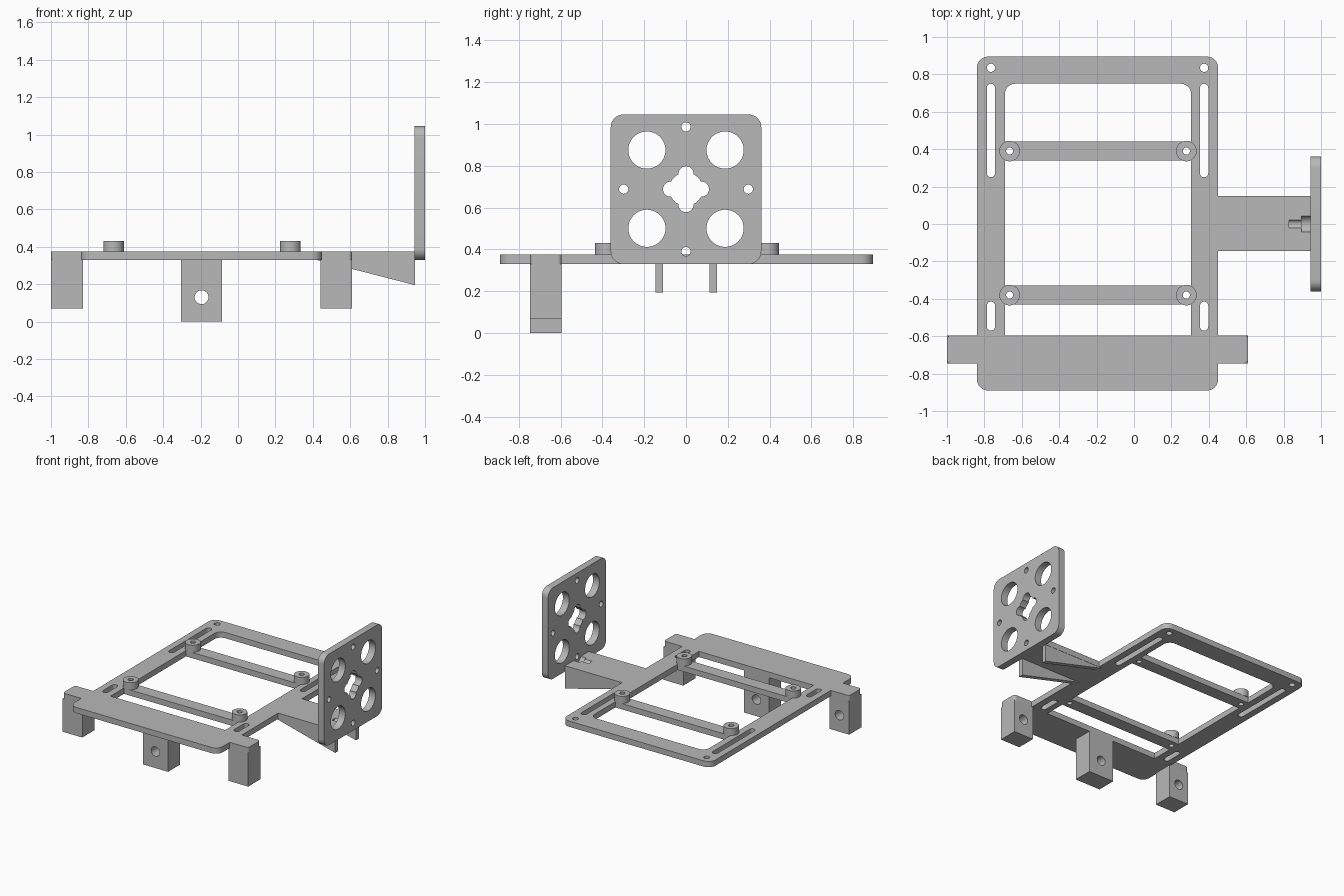
import bpy, bmesh, math

if "Cube" in bpy.data.objects:
    bpy.data.objects.remove(bpy.data.objects["Cube"], do_unlink=True)

grey = bpy.data.materials.new("light_grey_plastic")
grey.use_nodes = True
grey.diffuse_color = (0.48, 0.48, 0.48, 1)
grey.node_tree.nodes["Principled BSDF"].inputs["Base Color"].default_value = (0.48, 0.48, 0.48, 1)

BOTTOM, TOP = 0.33, 0.375      # deck thickness
FRONT, BACK = -0.745, -0.595   # depth of the legs


def rounded(u0, u1, v0, v1, radii=(0, 0, 0, 0)):
    """Rectangle outline; radii run from the low-low corner anticlockwise."""
    pts = []
    corners = [(u0, v0, 1, 1), (u1, v0, -1, 1), (u1, v1, -1, -1), (u0, v1, 1, -1)]
    for i, ((u, v, su, sv), r) in enumerate(zip(corners, radii)):
        if not r:
            pts.append((u, v))
            continue
        for k in range(9):
            a = math.pi + (i + k / 8) * math.pi / 2
            pts.append((u + su * r + r * math.cos(a), v + sv * r + r * math.sin(a)))
    return pts


def circle(u, v, r, n=40):
    return [(u + r * math.cos(math.tau * k / n), v + r * math.sin(math.tau * k / n))
            for k in range(n)]


def slot(u0, u1, v0, v1):
    r = min(u1 - u0, v1 - v0) / 2 - 0.0002
    return rounded(u0, u1, v0, v1, (r,) * 4)


def prism(name, outline, axis, low, high):
    """Extrude an outline along an axis."""
    place = {"x": lambda u, v, w: (w, u, v),
             "y": lambda u, v, w: (u, w, v),
             "z": lambda u, v, w: (u, v, w)}[axis]
    bm = bmesh.new()
    ends = [[bm.verts.new(place(u, v, w)) for u, v in outline] for w in (low, high)]
    for ring in ends:
        bm.faces.new(ring)
    n = len(outline)
    for i in range(n):
        j = (i + 1) % n
        bm.faces.new((ends[0][i], ends[0][j], ends[1][j], ends[1][i]))
    bmesh.ops.recalc_face_normals(bm, faces=bm.faces)
    mesh = bpy.data.meshes.new(name)
    bm.to_mesh(mesh)
    bm.free()
    obj = bpy.data.objects.new(name, mesh)
    bpy.context.collection.objects.link(obj)
    mesh.materials.append(grey)
    return obj


def cut(obj, outline, axis, low, high):
    """Subtract an extruded outline from an object."""
    cutter = prism("cutter", outline, axis, low, high)
    cutter.hide_render = True
    mod = obj.modifiers.new("cut", "BOOLEAN")
    mod.operation, mod.solver, mod.object = "DIFFERENCE", "EXACT", cutter
    bpy.context.view_layer.objects.active = obj
    bpy.ops.object.modifier_apply(modifier=mod.name)
    bpy.data.objects.remove(cutter, do_unlink=True)


parts = []

# Deck frame; the gaps between the openings form the two crossbars
deck = prism("deck_frame", rounded(-0.84, 0.45, -0.89, 0.895, (0.06,) * 4), "z", BOTTOM, TOP)
parts.append(deck)
for v0, v1, r in ((BACK, -0.43, 0), (-0.33, 0.34, 0), (0.44, 0.75, 0.055)):
    cut(deck, rounded(-0.69, 0.305, v0, v1, (0, 0, r, r)), "z", 0.2, 0.5)

# Corner holes and slots in both side rails
for x in (-0.765, 0.375):
    cut(deck, circle(x, 0.835, 0.022), "z", 0.2, 0.5)
    for v0, v1 in ((0.25, 0.75), (-0.57, -0.415)):
        cut(deck, slot(x - 0.022, x + 0.022, v0, v1), "z", 0.2, 0.5)

# Standoff rings at the crossbar ends
for x in (-0.665, 0.28):
    for y in (-0.38, 0.39):
        boss = prism("standoff", circle(x, y, 0.055), "z", TOP, 0.43)
        for obj in (boss, deck):
            cut(obj, circle(x, y, 0.019), "z", 0.2, 0.5)
        parts.append(boss)

# Side tabs and outer legs with blind holes from the back
tabs = (("right", -1.0, -0.84, -1.0, -0.83, (0.02, 0, 0, 0.02)),
        ("left", 0.45, 0.61, 0.44, 0.61, (0, 0.02, 0.02, 0)))
for side, t0, t1, l0, l1, radii in tabs:
    parts.append(prism(side + "_tab", rounded(t0, t1, FRONT, BACK, radii), "z", BOTTOM, TOP))
    leg = prism(side + "_leg", rounded(l0, l1, 0.07, BOTTOM), "y", FRONT, BACK)
    cut(leg, circle((l0 + l1) / 2, 0.2, 0.037), "y", FRONT + 0.04, BACK + 0.1)
    parts.append(leg)

# Middle leg with a through hole
leg = prism("middle_leg", rounded(-0.305, -0.085, 0, BOTTOM), "y", FRONT, BACK)
cut(leg, circle(-0.195, 0.13, 0.037), "y", FRONT - 0.1, BACK + 0.1)
parts.append(leg)

# Arm with a stepped screw recess, and two gussets under it
arm = prism("arm", rounded(0.45, 0.945, -0.145, 0.15), "z", BOTTOM, TOP)
cut(arm, circle(0, 0.385, 0.024), "x", 0.83, 1.1)
cut(arm, circle(0, 0.385, 0.045), "x", 0.895, 1.1)
parts.append(arm)
for y in (-0.145, 0.113):
    parts.append(prism("gusset", [(0.42, BOTTOM), (0.945, 0.195), (0.945, BOTTOM)],
                       "y", y, y + 0.035))

# Upright mounting plate
plate = prism("mounting_plate", rounded(-0.36, 0.36, BOTTOM, 1.045, (0.06,) * 4), "x", 0.945, 1.0)
parts.append(plate)
mid = 0.688
holes = [circle(sy * 0.187, mid + sz * 0.187, 0.089) for sy in (-1, 1) for sz in (-1, 1)]
holes += [circle(y, mid + z, 0.022) for y, z in ((0.298, 0), (-0.298, 0), (0, 0.298), (0, -0.298))]
# Cross-shaped centre opening
holes += [circle(0, mid, 0.08),
          slot(-0.11, 0.11, mid - 0.036, mid + 0.036),
          slot(-0.036, 0.036, mid - 0.11, mid + 0.11)]
for outline in holes:
    cut(plate, outline, "x", 0.9, 1.1)

# Smooth the round walls, keep edges sharp
bpy.ops.object.select_all(action="DESELECT")
for obj in parts:
    obj.select_set(True)
bpy.context.view_layer.objects.active = deck
bpy.ops.object.shade_smooth_by_angle(angle=math.radians(30))
